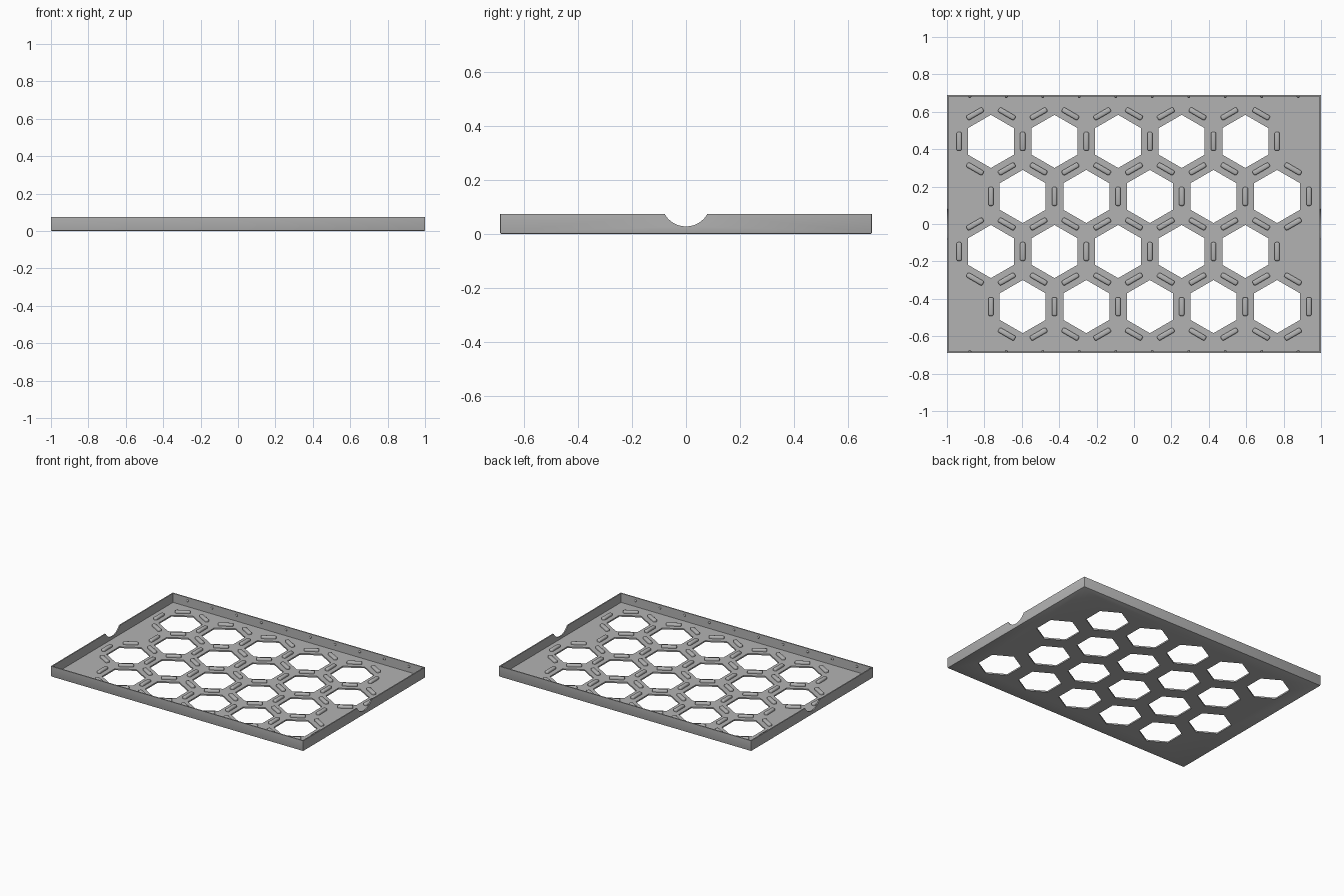
import bpy, bmesh, math
from mathutils import Matrix

cube = bpy.data.objects.get("Cube")
if cube:
    bpy.data.objects.remove(cube, do_unlink=True)

HALF_X, HALF_Y, HEIGHT = 1.0, 0.69, 0.075
WALL, FLOOR = 0.008, 0.01
PITCH = 0.34
ROW = PITCH * math.sin(math.radians(60))
HEX_R = 0.142

grey = bpy.data.materials.new("tray grey")
grey.use_nodes = True
grey.diffuse_color = (0.45, 0.45, 0.45, 1)
grey.node_tree.nodes["Principled BSDF"].inputs["Base Color"].default_value = grey.diffuse_color


def make_object(name, bm):
    mesh = bpy.data.meshes.new(name)
    bm.to_mesh(mesh)
    bm.free()
    mesh.materials.append(grey)
    obj = bpy.data.objects.new(name, mesh)
    bpy.context.collection.objects.link(obj)
    return obj


def add_box(bm, size, matrix):
    return bmesh.ops.create_cube(bm, size=1, matrix=matrix @ Matrix.Diagonal((*size, 1)))["verts"]


def add_cylinder(bm, sides, radius, depth, matrix):
    bmesh.ops.create_cone(bm, cap_ends=True, segments=sides, radius1=radius,
                          radius2=radius, depth=depth, matrix=matrix)


def cut(target, bm, name):
    cutter = make_object(name, bm)
    mod = target.modifiers.new(name, "BOOLEAN")
    mod.operation, mod.solver, mod.object = "DIFFERENCE", "EXACT", cutter
    bpy.context.view_layer.objects.active = target
    bpy.ops.object.modifier_apply(modifier=name)
    bpy.data.objects.remove(cutter, do_unlink=True)


# Tray body with softened corners and bottom edge
bm = bmesh.new()
add_box(bm, (2 * HALF_X, 2 * HALF_Y, HEIGHT), Matrix.Translation((0, 0, HEIGHT / 2)))
edges = [e for e in bm.edges if min(v.co.z for v in e.verts) < 0.001]
bmesh.ops.bevel(bm, geom=edges, offset=0.005, segments=2, profile=0.5, affect="EDGES")
tray = make_object("tray", bm)

# Hollow inside
bm = bmesh.new()
add_box(bm, (2 * (HALF_X - WALL), 2 * (HALF_Y - WALL), HEIGHT),
        Matrix.Translation((0, 0, FLOOR + HEIGHT / 2)))
cut(tray, bm, "hollow")

# Round notch through both end walls
bm = bmesh.new()
add_cylinder(bm, 48, 0.0915, 3, Matrix.Translation((0, 0, 0.1195)) @ Matrix.Rotation(math.pi / 2, 4, "Y"))
cut(tray, bm, "notch")

# Staggered hexagon openings
centres = []
for row in range(4):
    shift = PITCH / 4 * (-1 if row % 2 == 0 else 1)
    for col in range(5):
        centres.append(((col - 2) * PITCH + shift, (1.5 - row) * ROW))
bm = bmesh.new()
for x, y in centres:
    add_cylinder(bm, 6, HEX_R, 0.1, Matrix.Translation((x, y, 0)))
cut(tray, bm, "openings")

# One rounded ridge beside each hexagon side, shared between neighbours
spots = {}
for x, y in centres:
    for k in range(6):
        a = k * math.pi / 3
        px, py = x + PITCH / 2 * math.cos(a), y + PITCH / 2 * math.sin(a)
        spots[(round(px, 2), round(py, 2))] = (px, py, a)
bm = bmesh.new()
for px, py, a in spots.values():
    place = Matrix.Translation((px, py, FLOOR + 0.007)) @ Matrix.Rotation(a, 4, "Z")
    verts = add_box(bm, (0.028, 0.1, 0.018), place)
    rim = {e for v in verts for e in v.link_edges
           if max(w.co.z for w in e.verts) > FLOOR + 0.01}
    bmesh.ops.bevel(bm, geom=list(rim), offset=0.009, segments=3, profile=0.5, affect="EDGES")
ridges = make_object("ridges", bm)

# Small pips along the inside of the long walls
bm = bmesh.new()
for side in (-1, 1):
    for i in range(10):
        bmesh.ops.create_uvsphere(bm, u_segments=12, v_segments=8, radius=0.008,
                                  matrix=Matrix.Translation(((i - 4.5) * 0.195, side * (HALF_Y - WALL), 0.052)))
pips = make_object("wall_pips", bm)

for obj in (tray, ridges, pips):
    bpy.ops.object.select_all(action="DESELECT")
    obj.select_set(True)
    bpy.context.view_layer.objects.active = obj
    bpy.ops.object.shade_smooth_by_angle(angle=math.radians(35))
